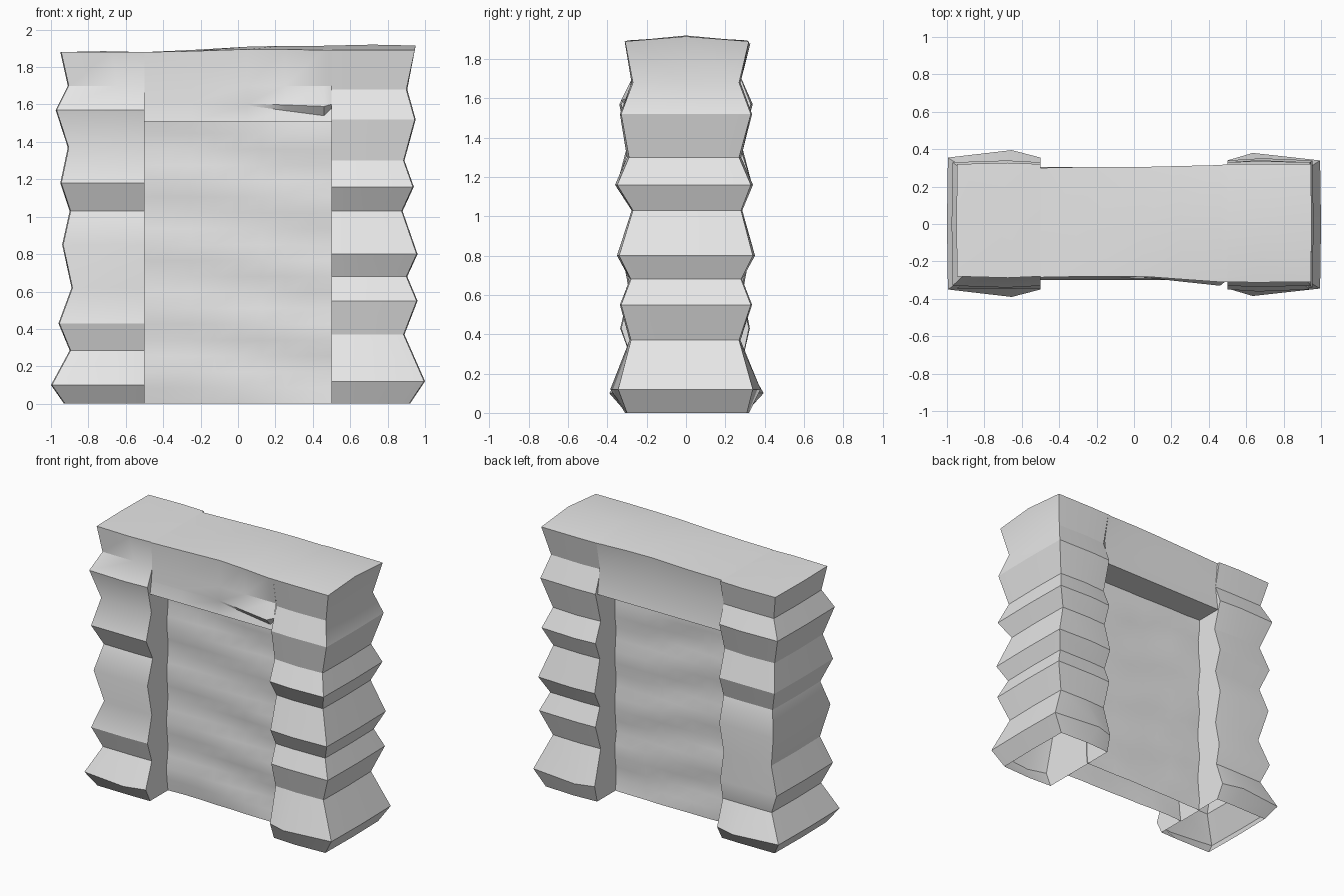
import bpy, bmesh, math, random

if "Cube" in bpy.data.objects:
    bpy.data.objects.remove(bpy.data.objects["Cube"])

random.seed(4)
stone = bpy.data.materials.new("grey stone")
stone.diffuse_color = (0.8, 0.8, 0.8, 1)
stone.use_nodes = True
stone.node_tree.nodes["Principled BSDF"].inputs["Base Color"].default_value = stone.diffuse_color


def loft(name, rings, cap_center=None, angle=30):
    """Skin closed rings of points; optionally fan a cap on the last ring."""
    bm = bmesh.new()
    rows = [[bm.verts.new(p) for p in ring] for ring in rings]
    n = len(rows[0])
    for a, b in zip(rows, rows[1:]):
        for i in range(n):
            j = (i + 1) % n
            bm.faces.new((a[i], a[j], b[j], b[i]))
    if cap_center:
        c = bm.verts.new(cap_center)
        for i in range(n):
            bm.faces.new((rows[-1][i], rows[-1][(i + 1) % n], c))
    bmesh.ops.recalc_face_normals(bm, faces=bm.faces)
    # open tubes: make sure the faces look away from the middle
    mid = sum((v.co for v in bm.verts), bm.verts[:][0].co * 0) / len(bm.verts)
    if sum(f.normal.dot(f.calc_center_median() - mid) * f.calc_area() for f in bm.faces) < 0:
        bmesh.ops.reverse_faces(bm, faces=bm.faces)
    mesh = bpy.data.meshes.new(name)
    bm.to_mesh(mesh)
    bm.free()
    ob = bpy.data.objects.new(name, mesh)
    bpy.context.collection.objects.link(ob)
    mesh.materials.append(stone)
    bpy.ops.object.select_all(action='DESELECT')
    ob.select_set(True)
    bpy.context.view_layer.objects.active = ob
    bpy.ops.object.shade_smooth_by_angle(angle=math.radians(angle))
    return ob


# Pillars: height, outer half width, front depth, back depth
left_rows = [(0, .93, .30, .30), (.10, 1.0, .35, .355), (.285, .90, .28, .29),
             (.43, .96, .33, .32), (.62, .89, .28, .28), (.85, .94, .33, .33),
             (1.03, .90, .27, .28), (1.18, .95, .345, .33), (1.37, .91, .285, .27),
             (1.57, .975, .33, .33), (1.70, .91, .27, .28), (1.88, .95, .28, .32)]
right_rows = [(0, .92, .30, .31), (.12, 1.0, .345, .34), (.37, .89, .28, .27),
              (.55, .96, .33, .33), (.68, .905, .28, .28), (.80, .96, .34, .34),
              (1.03, .88, .27, .28), (1.16, .94, .35, .33), (1.30, .89, .29, .27),
              (1.52, .95, .33, .33), (1.68, .905, .27, .27), (1.89, .95, .31, .32)]


def pillar(name, side, rows, crown):
    rings = []
    for k, (z, xo, yf, yb) in enumerate(rows):
        bulge = .04 if k == 1 else random.uniform(0, .012)
        xm = .66 + random.uniform(-.03, .03)
        top = crown if k == len(rows) - 1 else 0
        ring = [(xo - .005, -yf, z), (xm, -yf - bulge, z), (.5, -yf, z),
                (.5, 0, z + top), (.5, yb, z), (xm, yb + bulge, z),
                (xo - .005, yb, z), (xo, 0, z + top)]
        rings.append([(side * x, y, zz) for x, y, zz in ring])
    z = rows[-1][0] + crown
    loft(name, rings, (side * .72, 0, z + .005))


pillar("left_pillar", -1, left_rows, .0)
pillar("right_pillar", 1, right_rows, .025)

# Lintel: yz sections along x, with a chipped lip near the right end
sections = []
for x, yf, yb, zt, lip in [(-.5, .285, .30, 1.88, 0), (-.25, .28, .305, 1.885, 0),
                           (.05, .28, .305, 1.895, 0), (.25, .295, .31, 1.895, .5),
                           (.46, .31, .315, 1.89, 1), (.5, .31, .32, 1.89, .3)]:
    crown = .025 * max(0, min(1, x + .5))
    brow = 1.605 - .015 * lip
    sections.append([(x, -.30, 1.51), (x, -.285, brow - .04 * lip - .01),
                     (x, -.285 - .045 * lip, brow), (x, -.275, 1.70), (x, -yf, zt),
                     (x, 0, zt + crown), (x, yb, zt), (x, .28, 1.70), (x, .305, 1.51)])
loft("lintel", sections)

# Recessed wall between the pillars, gently rippled on both faces
cols = [-.505 + 1.01 * i / 8 for i in range(9)]
rings = []
for k in range(19):
    z = 1.53 * k / 18


    def depth(x, phase):
        return .10 + .009 * math.sin(z * 18 + phase + 1.3 * math.sin(3 * x)) + random.uniform(-.004, .004)


    rings.append([(x, -depth(x, 0), z) for x in cols] +
                 [(x, depth(x, 1.5), z) for x in reversed(cols)])
loft("recessed_wall", rings, angle=40)
